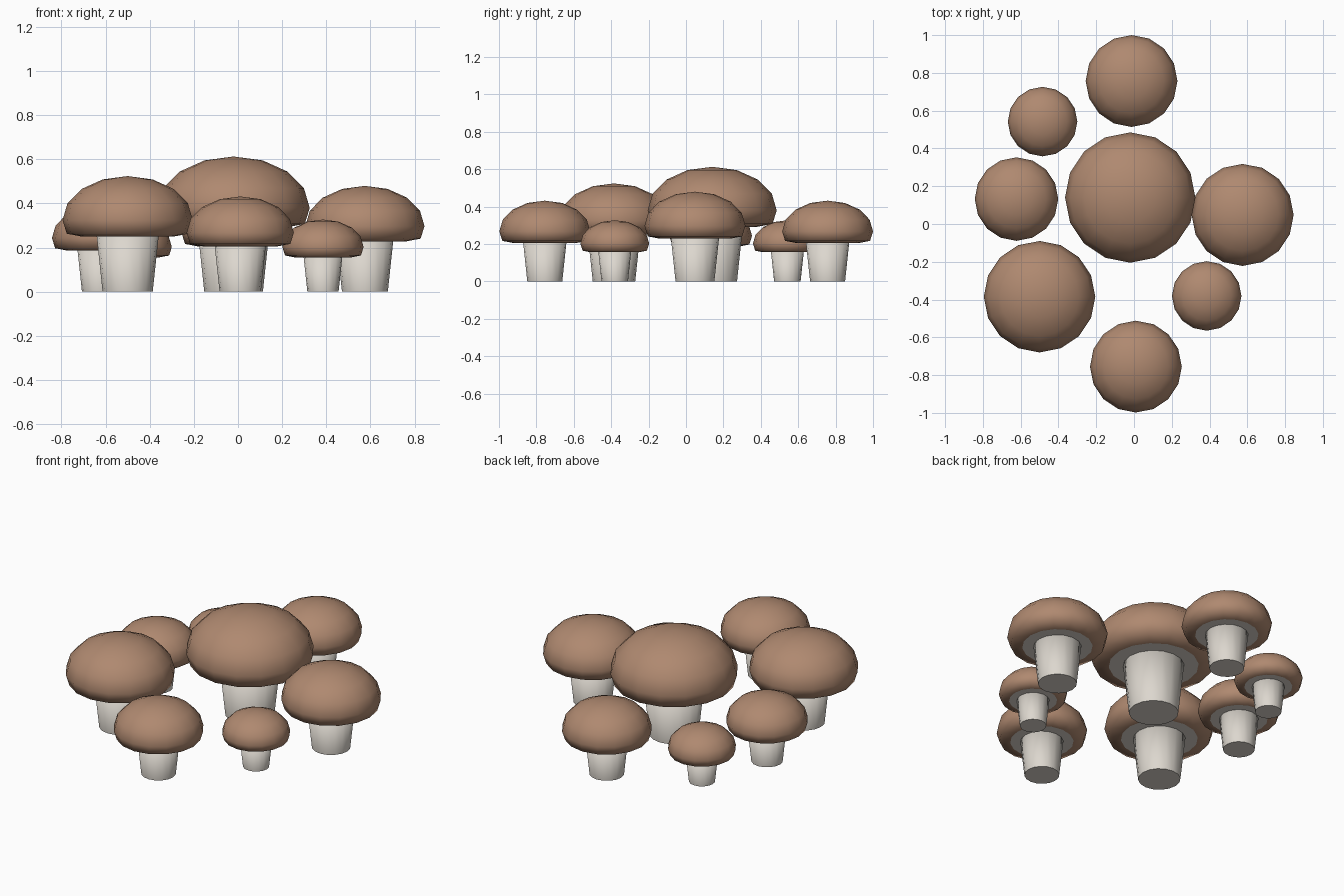
import bpy, bmesh, math

if "Cube" in bpy.data.objects:
    bpy.data.objects.remove(bpy.data.objects["Cube"])

SIDES = 16


def material(name, rgb):
    m = bpy.data.materials.new(name)
    m.diffuse_color = (*rgb, 1.0)
    m.use_nodes = True
    m.node_tree.nodes["Principled BSDF"].inputs["Base Color"].default_value = m.diffuse_color
    return m


brown = material("cap_brown", (0.43, 0.25, 0.162))
cream = material("stem_cream", (0.72, 0.68, 0.62))


def lathe(name, profile, scale, loc, mats, base_mat):
    """Spin a (radius, height) profile, top to bottom; the base is a flat disc."""
    bm = bmesh.new()
    rings = []
    for r, z in profile:
        if r == 0:
            rings.append([bm.verts.new((0, 0, z * scale))])
        else:
            rings.append([bm.verts.new((r * scale * math.cos(2 * math.pi * i / SIDES),
                                        r * scale * math.sin(2 * math.pi * i / SIDES),
                                        z * scale)) for i in range(SIDES)])
    for up, low in zip(rings, rings[1:]):
        for i in range(SIDES):
            j = (i + 1) % SIDES
            if len(up) == 1:
                f = bm.faces.new((up[0], low[i], low[j]))
            else:
                f = bm.faces.new((up[i], low[i], low[j], up[j]))
            f.smooth = True
    base = bm.faces.new(rings[-1][::-1])
    base.material_index = base_mat
    bmesh.ops.recalc_face_normals(bm, faces=bm.faces)
    mesh = bpy.data.meshes.new(name)
    bm.to_mesh(mesh)
    bm.free()
    for m in mats:
        mesh.materials.append(m)
    ob = bpy.data.objects.new(name, mesh)
    ob.location = loc
    bpy.context.collection.objects.link(ob)


# Unit mushroom: squashed dome, tucked-in rim, flat gill disc (cap radius = 1)
EQUATOR, RISE = 1.10, 0.675
cap_profile = [(0, EQUATOR + RISE)]
for k in range(1, 5):
    a = math.radians(22.5 * k)
    cap_profile.append((math.sin(a), EQUATOR + RISE * math.cos(a)))
cap_profile += [(0.935, 0.89), (0.70, 0.845)]

# Tapered stem, narrower at the ground
stem_profile = [(0, 0.87), (0.478, 0.87), (0.385, 0)]

# name, x, y, cap radius
mushrooms = [
    ("centre", -0.02, 0.14, 0.345),
    ("right", 0.575, 0.048, 0.27),
    ("front_left", -0.50, -0.385, 0.295),
    ("front", 0.01, -0.755, 0.243),
    ("back", -0.013, 0.757, 0.243),
    ("left", -0.622, 0.132, 0.221),
    ("back_left", -0.484, 0.542, 0.184),
    ("front_right", 0.385, -0.381, 0.184),
]

for name, x, y, r in mushrooms:
    lathe(name + "_cap", cap_profile, r, (x, y, 0), [brown, cream], 1)
    lathe(name + "_stem", stem_profile, r, (x, y, 0), [cream], 0)
